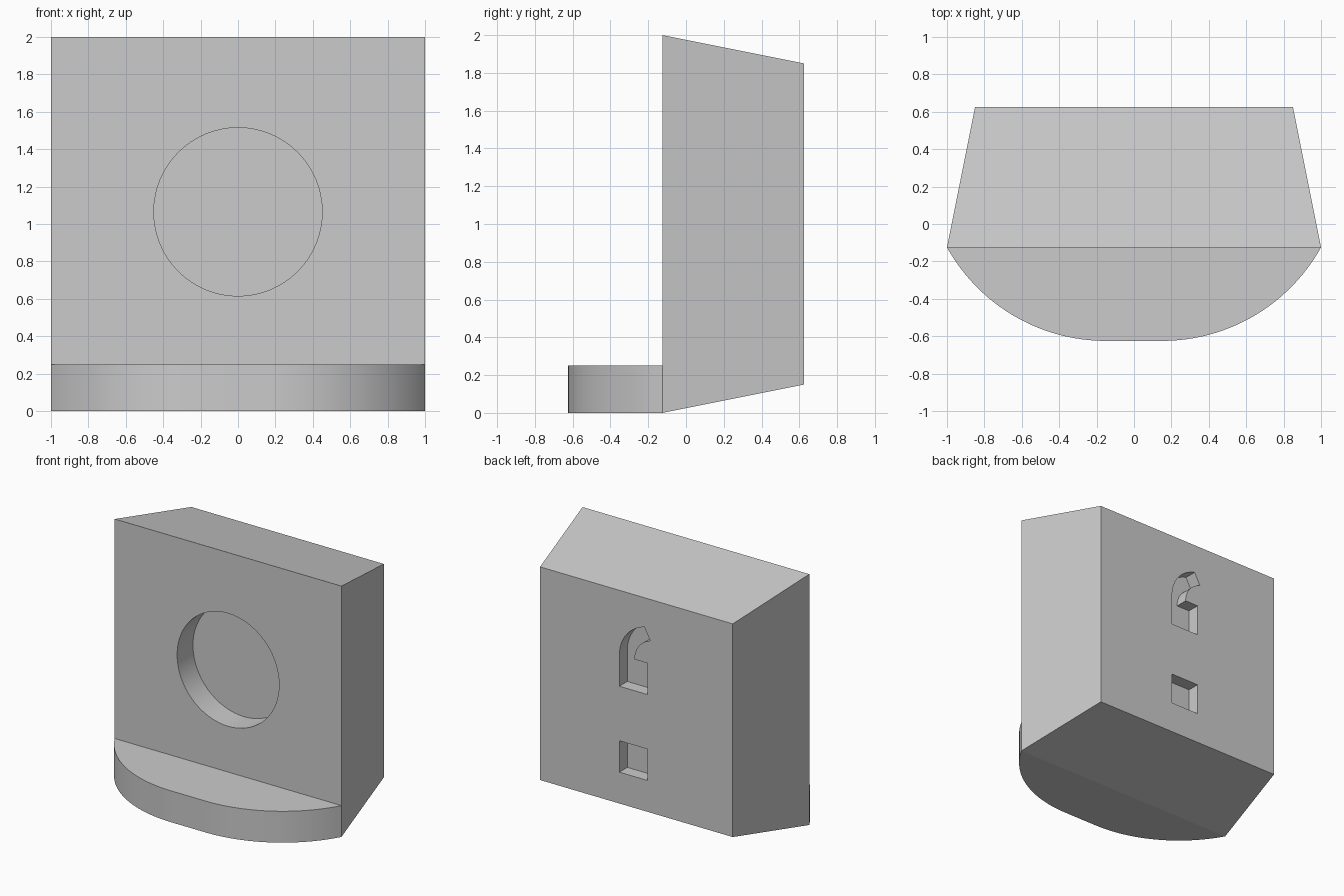
import bpy, bmesh, math
from mathutils import Vector

old = bpy.data.objects.get("Cube")
if old:
    bpy.data.objects.remove(old, do_unlink=True)

grey = bpy.data.materials.new("plain_grey")
grey.use_nodes = True
GREY = (0.6, 0.6, 0.6, 1)
grey.diffuse_color = GREY
grey.node_tree.nodes["Principled BSDF"].inputs["Base Color"].default_value = GREY


def loft(name, start, end):
    """Solid between two matching outlines."""
    bm = bmesh.new()
    a = [bm.verts.new(p) for p in start]
    b = [bm.verts.new(p) for p in end]
    bm.faces.new(a)
    bm.faces.new(b)
    for i in range(len(a)):
        j = (i + 1) % len(a)
        bm.faces.new((a[i], a[j], b[j], b[i]))
    bmesh.ops.recalc_face_normals(bm, faces=bm.faces)
    mesh = bpy.data.meshes.new(name)
    bm.to_mesh(mesh)
    bm.free()
    mesh.materials.append(grey)
    obj = bpy.data.objects.new(name, mesh)
    bpy.context.collection.objects.link(obj)
    return obj


def arc(cx, cy, r, a0, a1, n):
    """Points along an arc, angles in degrees."""
    angles = [math.radians(a0 + (a1 - a0) * i / n) for i in range(n + 1)]
    return [(cx + r * math.cos(t), cy + r * math.sin(t)) for t in angles]


def rect(x0, x1, z0, z1):
    return [(x0, z0), (x1, z0), (x1, z1), (x0, z1)]


def at_y(outline, y):
    return [Vector((x, y, z)) for x, z in outline]


def activate(obj):
    bpy.ops.object.select_all(action='DESELECT')
    obj.select_set(True)
    bpy.context.view_layer.objects.active = obj


def recess(target, outline, y0, y1):
    """Sink an outline into the target between two depths."""
    cutter = loft("cutter", at_y(outline, y0), at_y(outline, y1))
    cutter.hide_render = True
    mod = target.modifiers.new("recess", 'BOOLEAN')
    mod.operation = 'DIFFERENCE'
    mod.solver = 'EXACT'
    mod.object = cutter
    activate(target)
    bpy.ops.object.modifier_apply(modifier=mod.name)
    bpy.data.objects.remove(cutter, do_unlink=True)


FRONT, BACK = -0.125, 0.625

# Tapered body
body = loft("body", at_y(rect(-1, 1, 0, 2), FRONT),
            at_y(rect(-0.85, 0.85, 0.15, 1.85), BACK))

# Round recess in the front
recess(body, arc(0, 1.065, 0.45, 0, 360, 64)[:-1], FRONT - 0.1, FRONT + 0.2)

# Square and hooked slots in the back
slot_depth = BACK - 0.1
recess(body, rect(-0.1, 0.15, 0.4, 0.65), slot_depth, BACK + 0.1)
hook = [(-0.1, 1.335), (-0.1, 1.085), (0.15, 1.085)]
hook += arc(-0.138, 1.335, 0.288, 0, 76.5, 16)
hook += arc(-0.172, 1.335, 0.19, 75, 0, 14)
recess(body, hook, slot_depth, BACK + 0.1)

# Curved front foot: two arcs joined by a short flat
radius = 0.9725
right_arc = arc(0.15, radius - 0.625, radius, -29.07, -90, 24)
right_arc[0] = (1, FRONT)
outline = right_arc + [(-x, y) for x, y in reversed(right_arc)]
foot = loft("front_foot", [Vector((x, y, 0)) for x, y in outline],
            [Vector((x, y, 0.25)) for x, y in outline])

for obj in (body, foot):
    activate(obj)
    bpy.ops.object.shade_smooth_by_angle(angle=math.radians(30))
